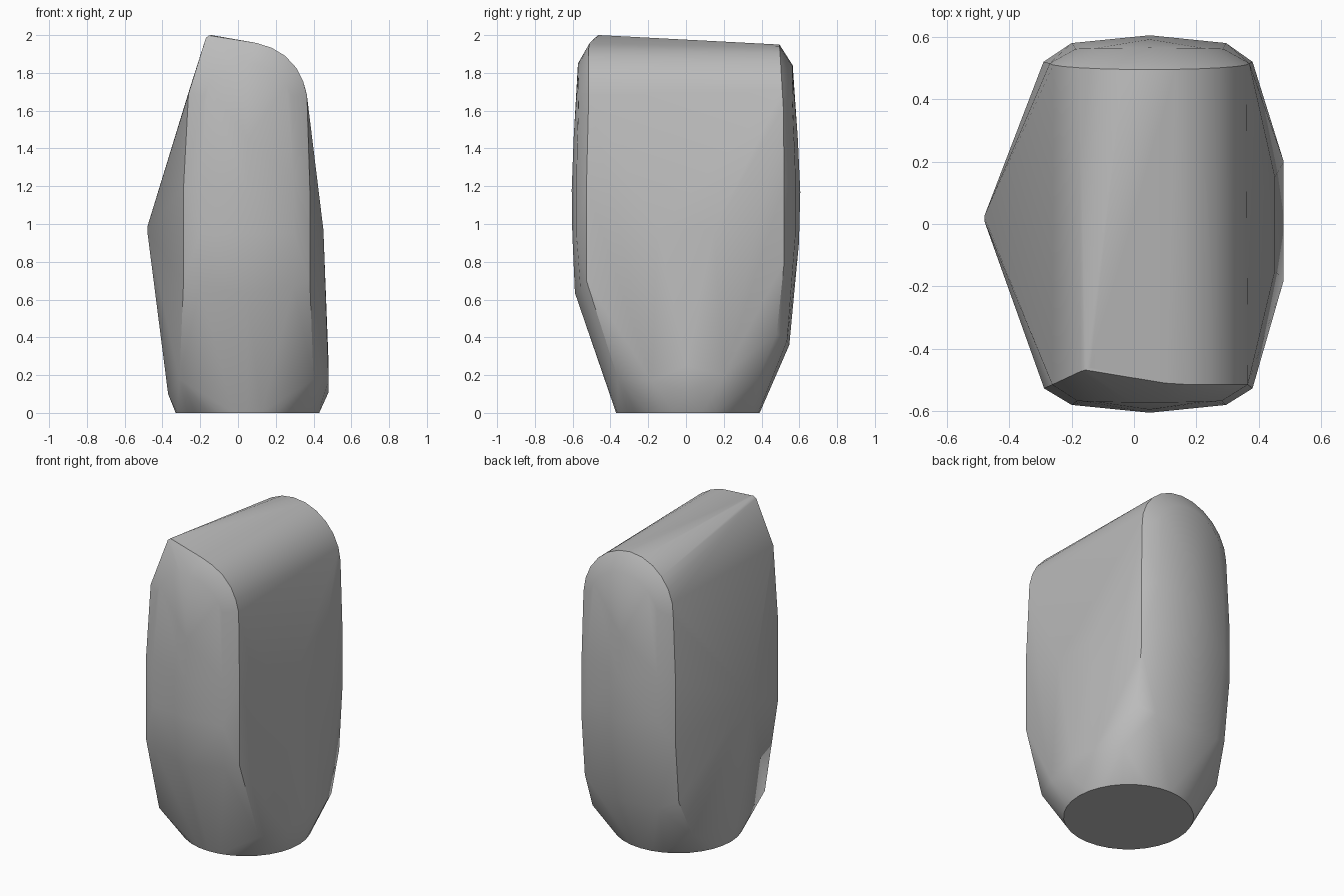
import bpy, bmesh, math

cube = bpy.data.objects.get("Cube")
if cube:
    bpy.data.objects.remove(cube, do_unlink=True)

# Material
grey = bpy.data.materials.new("plain grey")
grey.use_nodes = True
colour = (0.5, 0.5, 0.5, 1.0)
grey.diffuse_color = colour
grey.node_tree.nodes["Principled BSDF"].inputs["Base Color"].default_value = colour


def arch(cx, cz, rx, rz, y0, y1, steps=12):
    """Half ellipse in x-z, with y running from the spring line (y0) to the crown (y1)."""
    pts = []
    for i in range(steps + 1):
        a = math.pi * i / steps
        s = math.sin(a)
        pts.append((cx + rx * math.cos(a), y0 + (y1 - y0) * s, cz + rz * s))
    return pts


points = []

# Round flat foot
for i in range(32):
    a = 2 * math.pi * i / 32
    points.append((0.05 + 0.38 * math.cos(a), 0.01 + 0.38 * math.sin(a), 0))

# Back end: rounded rim, inner panel arch and bulging panel
points += arch(0.05, 1.62, 0.32, 0.33, 0.515, 0.495)
points += arch(0.05, 1.60, 0.245, 0.24, 0.56, 0.565)
points += [(x, 0.52, z) for x in (-0.29, 0.38) for z in (0.8, 1.2)]
points += [(-0.285, 0.48, 0.42), (0.385, 0.48, 0.42)]
points += [(x, 0.58, z) for x in (-0.2, 0.295) for z in (0.95, 1.25)]
points += [(0.05, 0.605, 1.17), (0.05, 0.598, 0.9), (0.05, 0.592, 1.45),
           (-0.18, 0.535, 0.38), (0.05, 0.547, 0.36), (0.28, 0.535, 0.38)]

# Front end: rim rising to a raised corner, inner panel arch and bulging panel
points += [(-0.17, -0.472, 1.985), (-0.155, -0.468, 1.998), (-0.14, -0.46, 2.0),
           (0.10, -0.51, 1.958), (0.18, -0.515, 1.932), (0.25, -0.515, 1.89),
           (0.31, -0.515, 1.825), (0.345, -0.515, 1.755), (0.365, -0.515, 1.68),
           (-0.262, -0.515, 1.69)]
points += arch(0.05, 1.62, 0.24, 0.23, -0.565, -0.572)
points += [(x, -0.527, z) for x in (-0.288, 0.38) for z in (0.7, 1.2)]
points += [(x, -0.58, z) for x in (-0.2, 0.295) for z in (0.95, 1.25)]
points += [(0.05, -0.605, 1.18), (0.05, -0.602, 0.95), (0.05, -0.595, 1.45),
           (-0.2, -0.56, 0.67), (0.05, -0.588, 0.635), (0.295, -0.56, 0.67)]

# Side apex, straight opposite side and lower corners
points += [(-0.48, 0.01, 0.96), (-0.48, 0.025, 0.985), (-0.37, 0.01, 0.1)]
points += [(0.48, -0.18, 0.17), (0.48, 0.0, 0.11), (0.48, 0.2, 0.2),
           (0.48, 0.0, 0.25), (0.452, -0.15, 0.97), (0.452, 0.15, 0.97)]
points += [(x, y, 0.18) for x in (-0.31, 0.4) for y in (-0.36, 0.38)]

# Stretch one skin over the profiles
bm = bmesh.new()
for p in points:
    bm.verts.new(p)
result = bmesh.ops.convex_hull(bm, input=bm.verts[:])
loose = [v for v in bm.verts if not v.link_faces]
bmesh.ops.delete(bm, geom=loose, context='VERTS')
bmesh.ops.remove_doubles(bm, verts=bm.verts[:], dist=0.002)
bmesh.ops.dissolve_limit(bm, angle_limit=math.radians(1), verts=bm.verts[:], edges=bm.edges[:])
bmesh.ops.recalc_face_normals(bm, faces=bm.faces[:])

mesh = bpy.data.meshes.new("body")
bm.to_mesh(mesh)
bm.free()
mesh.materials.append(grey)
body = bpy.data.objects.new("body", mesh)
bpy.context.collection.objects.link(body)

# Smooth skin with crisp rims
bpy.ops.object.select_all(action='DESELECT')
body.select_set(True)
bpy.context.view_layer.objects.active = body
bpy.ops.object.shade_smooth_by_angle(angle=math.radians(35))
